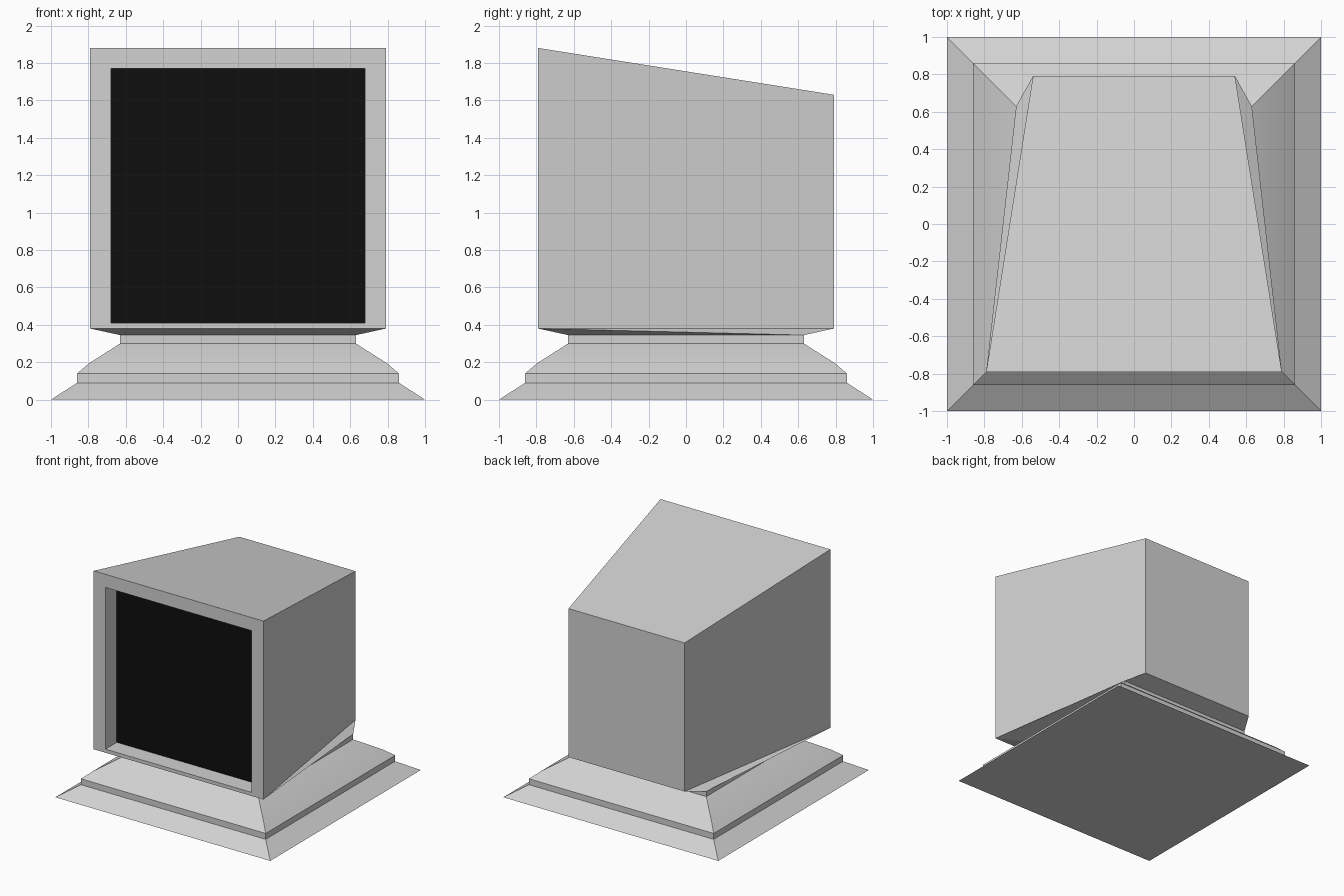
import bpy, bmesh, math

if "Cube" in bpy.data.objects:
    bpy.data.objects.remove(bpy.data.objects["Cube"], do_unlink=True)


def material(name, value):
    mat = bpy.data.materials.new(name)
    mat.use_nodes = True
    colour = (value, value, value, 1)
    mat.diffuse_color = colour
    bsdf = mat.node_tree.nodes["Principled BSDF"]
    bsdf.inputs["Base Color"].default_value = colour
    bsdf.inputs["Roughness"].default_value = 0.6
    return mat


casing_grey = material("casing grey", 0.645)
screen_black = material("screen black", 0.0044)


def square(half, z):
    return [(-half, -half, z), (half, -half, z), (half, half, z), (-half, half, z)]


def loft(bm, rings, cap_start=False, cap_end=False):
    """Join four-cornered rings with quads; return the vertex rings."""
    loops = [[bm.verts.new(co) for co in ring] for ring in rings]
    for low, high in zip(loops, loops[1:]):
        for i in range(4):
            j = (i + 1) % 4
            bm.faces.new((low[i], low[j], high[j], high[i]))
    if cap_start:
        bm.faces.new(loops[0][::-1])
    if cap_end:
        bm.faces.new(loops[-1])
    return loops


def finish(bm, name, *materials):
    mesh = bpy.data.meshes.new(name)
    bm.to_mesh(mesh)
    bm.free()
    for mat in materials:
        mesh.materials.append(mat)
    obj = bpy.data.objects.new(name, mesh)
    bpy.context.collection.objects.link(obj)
    return obj


# Stepped pedestal, from floor skirt up to the neck
bm = bmesh.new()
profile = [(1.0, 0), (0.86, 0.09), (0.86, 0.14), (0.795, 0.195), (0.63, 0.30), (0.63, 0.345)]
loft(bm, [square(half, z) for half, z in profile], cap_start=True)
pedestal = finish(bm, "pedestal", casing_grey)
bpy.context.view_layer.objects.active = pedestal
pedestal.select_set(True)
bpy.ops.object.shade_smooth_by_angle(angle=math.radians(20))

# Monitor casing: wide front, narrower and lower back, flared underside
FRONT, BACK, DEPTH = 0.79, 0.54, 0.79


def casing_ring(front_z, back_z):
    return [(-FRONT, -DEPTH, front_z), (FRONT, -DEPTH, front_z),
            (BACK, DEPTH, back_z), (-BACK, DEPTH, back_z)]


bm = bmesh.new()
neck, bottom, top = loft(
    bm, [square(0.63, 0.345), casing_ring(0.38, 0.38), casing_ring(1.88, 1.63)], cap_end=True)

# Fold the twisted side panels of the underside
for neck_back, front_corner in ((neck[2], bottom[1]), (neck[3], bottom[0])):
    bmesh.ops.connect_verts(bm, verts=[neck_back, front_corner])

# Inset the front face to the screen opening and push the screen back
bm.normal_update()
front = next(f for f in bm.faces if set(f.verts) == {bottom[0], bottom[1], top[0], top[1]})
bmesh.ops.inset_individual(bm, faces=[front], thickness=0.1)
for v in front.verts:
    v.co.x = math.copysign(0.68, v.co.x)
    v.co.z = 1.77 if v.co.z > 1 else 0.41
bmesh.ops.inset_individual(bm, faces=[front], thickness=0)
for v in front.verts:
    v.co.y += 0.15
front.material_index = 1
finish(bm, "monitor_casing", casing_grey, screen_black)
